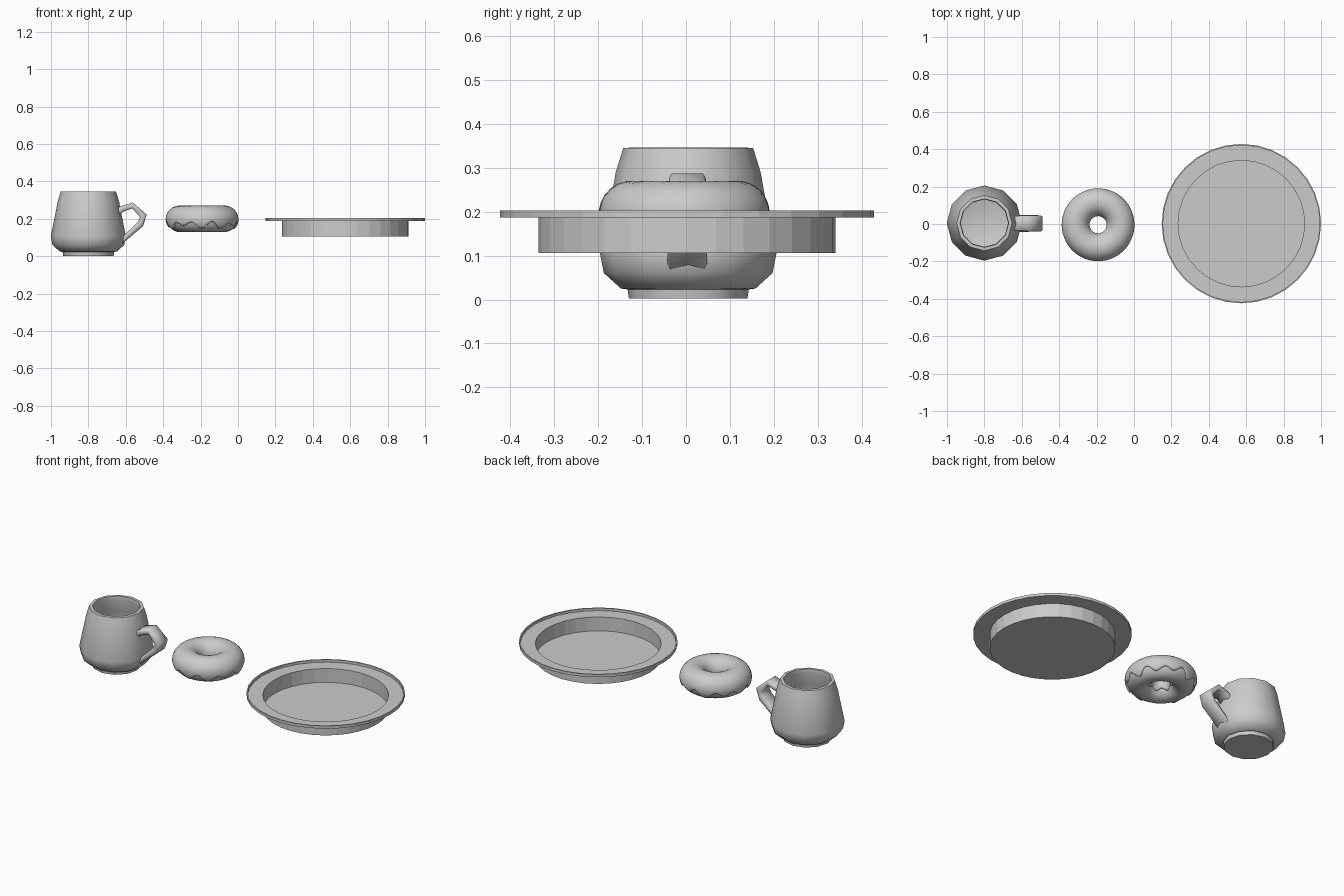
import bpy, bmesh, math
from math import cos, sin, tau, radians
from mathutils import Vector

if "Cube" in bpy.data.objects:
    bpy.data.objects.remove(bpy.data.objects["Cube"])


def make_object(name, verts, faces, loc=(0, 0, 0), angle=None):
    me = bpy.data.meshes.new(name)
    me.from_pydata(verts, [], faces)
    bm = bmesh.new()
    bm.from_mesh(me)
    bmesh.ops.remove_doubles(bm, verts=bm.verts, dist=1e-5)
    bmesh.ops.recalc_face_normals(bm, faces=bm.faces)
    bm.to_mesh(me)
    bm.free()
    ob = bpy.data.objects.new(name, me)
    ob.location = loc
    bpy.context.collection.objects.link(ob)
    if angle:
        bpy.ops.object.select_all(action='DESELECT')
        ob.select_set(True)
        bpy.context.view_layer.objects.active = ob
        bpy.ops.object.shade_smooth_by_angle(angle=radians(angle))
    return ob


def grid_faces(rows, cols, close_rows=False, close_cols=False):
    faces = []
    for i in range(rows if close_rows else rows - 1):
        for j in range(cols if close_cols else cols - 1):
            a, b = i, (i + 1) % rows
            c, d = j, (j + 1) % cols
            faces.append((a * cols + c, b * cols + c, b * cols + d, a * cols + d))
    return faces


def lathe(name, profile, sides, loc, angle=None):
    # spin a radius/height profile; a zero radius leaves an open ring to be capped
    verts = [(r * cos(tau * i / sides), r * sin(tau * i / sides), z)
             for r, z in profile for i in range(sides)]
    n = len(profile)
    faces = grid_faces(n, sides, close_cols=True)
    faces.append(tuple(range(sides)))
    if profile[-1][0] < profile[-2][0] and n > 6:
        faces.append(tuple(range((n - 1) * sides, n * sides)))
    return make_object(name, verts, faces, loc, angle)


# Mug: low-poly body with foot, rim and hollow inside
mug = [(0.135, 0.002), (0.138, 0.023), (0.153, 0.025), (0.192, 0.06), (0.201, 0.105),
       (0.172, 0.25), (0.165, 0.29), (0.148, 0.345), (0.13, 0.346), (0.127, 0.325),
       (0.15, 0.25), (0.178, 0.105), (0.165, 0.065), (0.12, 0.045)]
lathe("mug_body", mug, 12, (-0.8, 0.005, 0), 50)

# Handle: rectangular section swept along outer and inner outlines
outer = [(-0.66, 0.245), (-0.63, 0.266), (-0.562, 0.287), (-0.488, 0.222), (-0.508, 0.16), (-0.62, 0.066), (-0.66, 0.045)]
inner = [(-0.66, 0.205), (-0.612, 0.238), (-0.565, 0.256), (-0.523, 0.207), (-0.538, 0.18), (-0.622, 0.1), (-0.66, 0.085)]
verts = []
for k, ((ox, oz), (ix, iz)) in enumerate(zip(outer, inner)):
    w = 0.040 + 0.001 * k
    o, n = Vector((ox, oz)), Vector((ix, iz))
    for t, s in ((0, -.85), (0, .85), (.35, 1), (.65, 1), (1, .85), (1, -.85), (.65, -1), (.35, -1)):
        p = o.lerp(n, t)
        verts.append((p.x, 0.003 + s * w, p.y))
faces = grid_faces(len(outer), 8, close_cols=True)
faces += [tuple(range(8)), tuple(range(len(verts) - 8, len(verts)))]
make_object("mug_handle", verts, faces, (0, 0, 0), 60)

# Doughnut: dough ring
R, donut_loc = 0.12, (-0.192, -0.004, 0.196)
bpy.ops.mesh.primitive_torus_add(major_radius=R, minor_radius=0.067, major_segments=64,
                                 minor_segments=28, location=donut_loc)
bpy.context.object.name = "doughnut_dough"
bpy.ops.object.shade_smooth_by_angle(angle=radians(60))

# Icing: shell over the top with a dripping outer edge
U, V = 160, 24
verts = []
for i in range(U):
    u = tau * i / U
    low = radians(-27 - 13 * sin(11 * u) - 7 * sin(7 * u + 1) - 4 * sin(4 * u))
    high = radians(205 + 7 * sin(6 * u))
    for j in range(V + 1):
        t = j / V
        t = t * t * (3 - 2 * t)
        p = low + (high - low) * t
        edge = min(p - low, high - p) / radians(9)
        r = 0.065 + 0.0095 * math.sqrt(max(0, 1 - (1 - min(edge, 1)) ** 2))
        d = R + r * cos(p)
        verts.append((d * cos(u), d * sin(u), r * sin(p)))
make_object("doughnut_icing", verts, grid_faces(U, V + 1, close_rows=True), donut_loc, 70)

# Plate: faceted thin dish with a flat rim and small raised lip
plate = [(0.338, 0.106), (0.338, 0.188), (0.419, 0.188), (0.419, 0.203), (0.426, 0.203), (0.426, 0.187), (0.34, 0.187)]
lathe("plate", plate[:6], 32, (0.574, 0.002, 0))
lathe("plate_rim_underside", [(0.426, 0.187), (0.339, 0.187)], 32, (0.574, 0.002, 0)).data
under = bpy.data.objects["plate_rim_underside"]
bm = bmesh.new()
bm.from_mesh(under.data)
bmesh.ops.delete(bm, geom=[f for f in bm.faces if len(f.verts) > 4], context='FACES')
bm.to_mesh(under.data)
bm.free()
